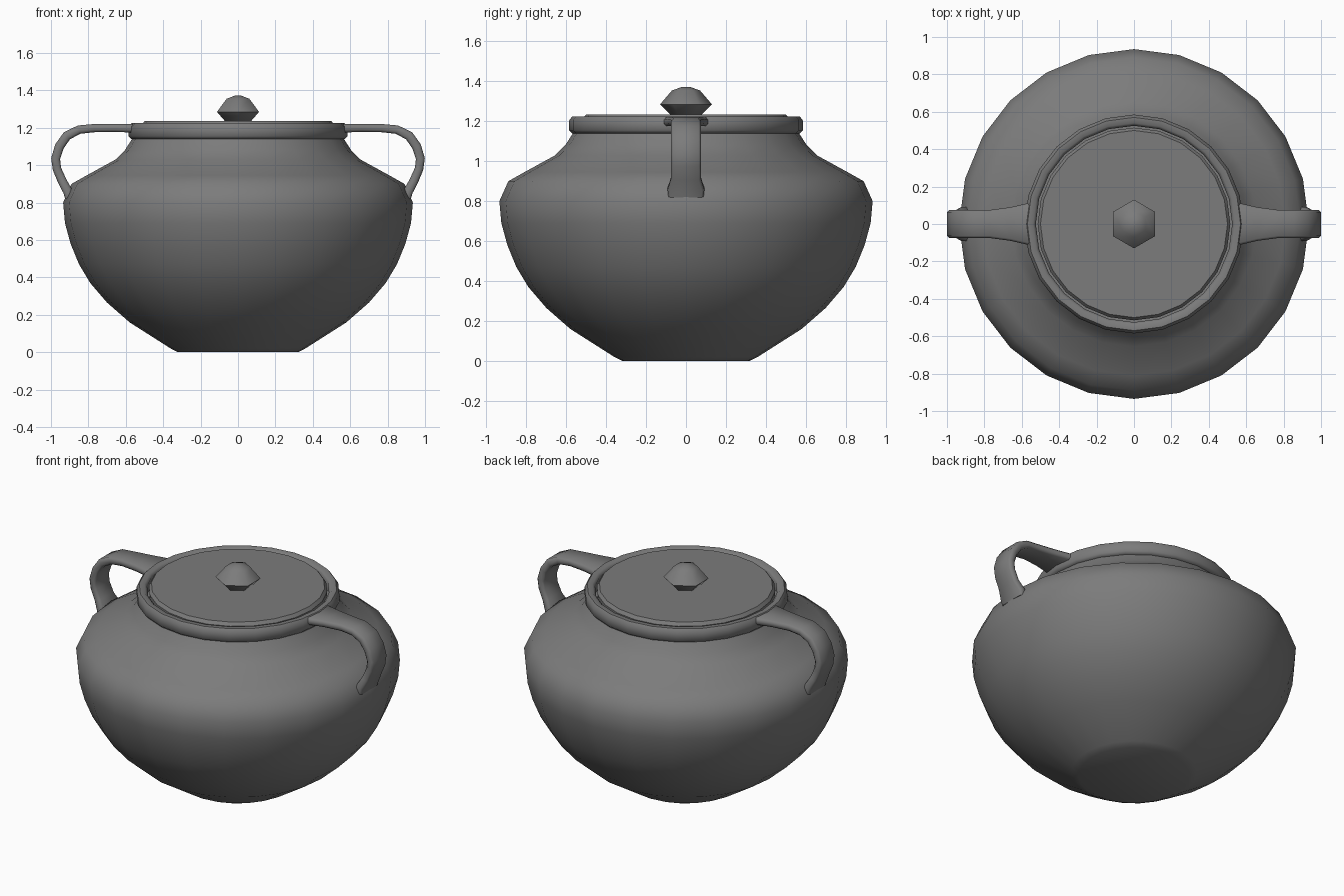
import bpy, bmesh
from math import sin, cos, pi, radians
from mathutils import Vector

cube = bpy.data.objects.get("Cube")
if cube:
    bpy.data.objects.remove(cube, do_unlink=True)

grey = bpy.data.materials.new("grey clay")
grey.use_nodes = True
COLOUR = (0.2, 0.2, 0.2, 1)
grey.diffuse_color = COLOUR
grey.node_tree.nodes["Principled BSDF"].inputs["Base Color"].default_value = COLOUR


def finish(bm, name, angle):
    bmesh.ops.recalc_face_normals(bm, faces=bm.faces)
    mesh = bpy.data.meshes.new(name)
    bm.to_mesh(mesh)
    bm.free()
    mesh.materials.append(grey)
    obj = bpy.data.objects.new(name, mesh)
    bpy.context.collection.objects.link(obj)
    bpy.ops.object.select_all(action='DESELECT')
    obj.select_set(True)
    bpy.context.view_layer.objects.active = obj
    bpy.ops.object.shade_smooth_by_angle(angle=radians(angle))
    return obj


def bridge(bm, a, b):
    for i in range(len(a)):
        j = (i + 1) % len(a)
        bm.faces.new((a[i], a[j], b[j], b[i]))


def lathe(name, profile, sides, closed=False, angle=40):
    """Spin an (r, z) profile; open profiles get flat end caps."""
    bm = bmesh.new()
    turns = [pi / 2 + 2 * pi * i / sides for i in range(sides)]
    rings = [[bm.verts.new((r * cos(t), r * sin(t), z)) for t in turns]
             for r, z in profile]
    for a, b in zip(rings, rings[1:]):
        bridge(bm, a, b)
    if closed:
        bridge(bm, rings[-1], rings[0])
    else:
        bm.faces.new(rings[0])
        bm.faces.new(rings[-1])
    return finish(bm, name, angle)


# Round belly tapering to a flat foot and a narrow neck
lathe("pot_body", [(0.32, 0), (0.36, 0.02), (0.58, 0.16), (0.7, 0.265),
                   (0.79, 0.37), (0.85, 0.47), (0.895, 0.58), (0.925, 0.69),
                   (0.935, 0.8), (0.89, 0.9), (0.81, 0.945), (0.655, 1.03),
                   (0.605, 1.08), (0.56, 1.15)], 24)

# Collar around the mouth
lathe("rim", [(0.53, 1.14), (0.57, 1.14), (0.585, 1.155), (0.585, 1.205),
              (0.57, 1.225), (0.54, 1.225), (0.525, 1.21)], 24, closed=True, angle=50)

# Flat lid and its faceted knob
lathe("lid", [(0.51, 1.14), (0.515, 1.215), (0.5, 1.235)], 24, angle=30)
lathe("lid_knob", [(0.075, 1.23), (0.13, 1.285), (0.07, 1.355), (0.02, 1.372)], 6, angle=60)

# Strap handles: (x, z, half width, half thickness) along the centre line
STRAP = [(0.55, 1.197, 0.115, 0.022), (0.66, 1.199, 0.09, 0.022),
         (0.77, 1.198, 0.075, 0.022), (0.85, 1.19, 0.075, 0.023),
         (0.915, 1.157, 0.075, 0.025), (0.955, 1.1, 0.075, 0.025),
         (0.975, 1.035, 0.075, 0.024), (0.968, 0.98, 0.075, 0.023),
         (0.94, 0.915, 0.075, 0.024), (0.91, 0.86, 0.092, 0.025),
         (0.9, 0.825, 0.088, 0.025)]


def handle(name, side):
    bm = bmesh.new()
    rings = []
    for i, (x, z, w, t) in enumerate(STRAP):
        p, n = STRAP[max(i - 1, 0)], STRAP[min(i + 1, len(STRAP) - 1)]
        along = Vector((n[0] - p[0], 0, n[1] - p[1])).normalized()
        out = Vector((-along.z, 0, along.x))
        # Rectangle with chamfered corners
        c = 0.012
        section = [(w - c, t), (w, t - c), (w, c - t), (w - c, -t),
                   (c - w, -t), (-w, c - t), (-w, t - c), (c - w, t)]
        ring = []
        for y, d in section:
            v = Vector((x, y, z)) + out * d
            ring.append(bm.verts.new((v.x * side, v.y, v.z)))
        rings.append(ring)
    for a, b in zip(rings, rings[1:]):
        bridge(bm, a, b)
    bm.faces.new(rings[0])
    bm.faces.new(rings[-1])
    finish(bm, name, 50)


handle("handle_left", 1)
handle("handle_right", -1)
